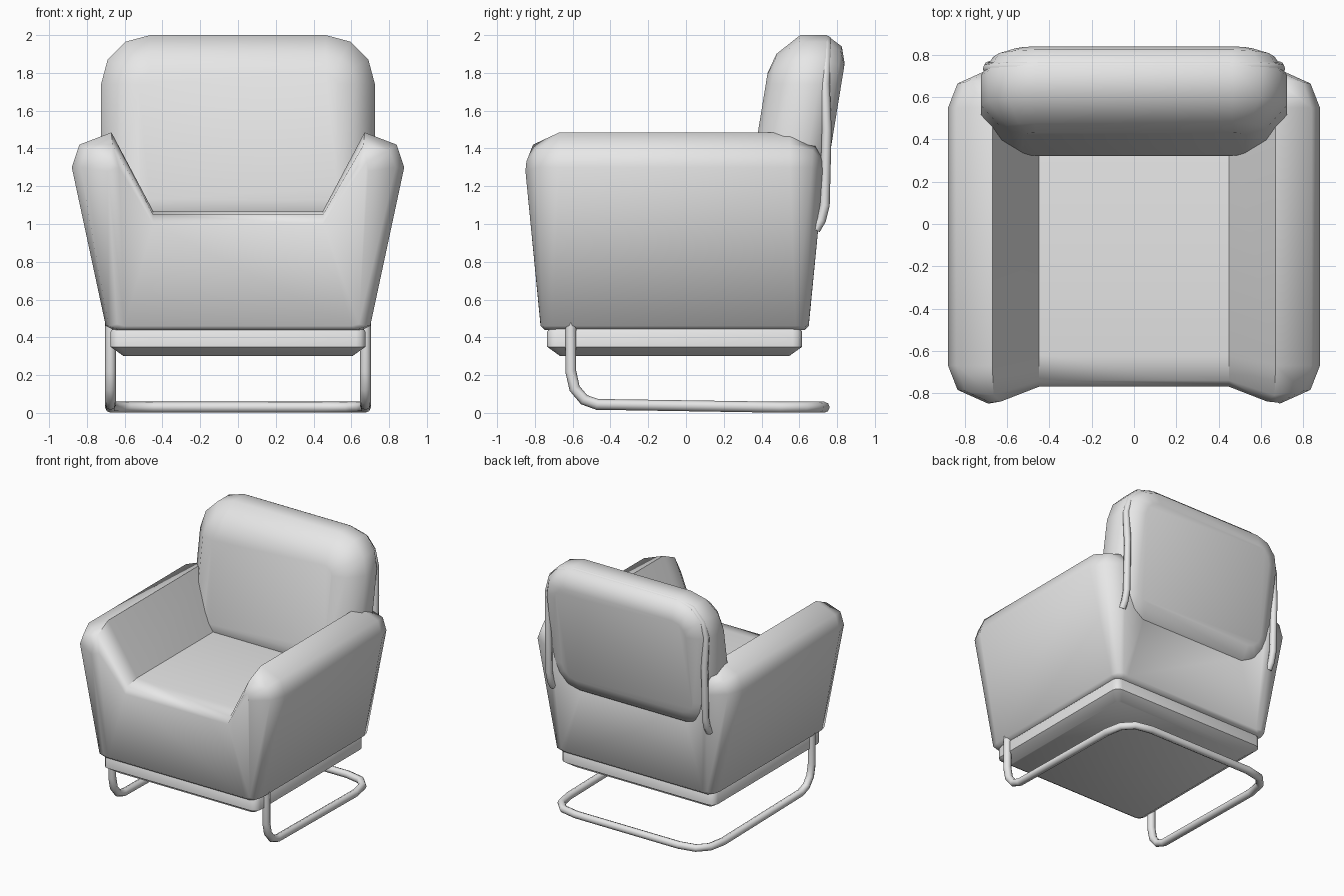
import bpy, bmesh, math
from mathutils import Vector

if "Cube" in bpy.data.objects:
    bpy.data.objects.remove(bpy.data.objects["Cube"])

grey = bpy.data.materials.new("plain_grey")
grey.use_nodes = True
grey.diffuse_color = (0.8, 0.8, 0.8, 1)
grey.node_tree.nodes["Principled BSDF"].inputs["Base Color"].default_value = (0.8, 0.8, 0.8, 1)


def loft(name, rings, cap_faces=None, angle=50):
    """Skin closed rings of equal length; cap_faces lists end faces as ring indices."""
    bm = bmesh.new()
    grid = [[bm.verts.new(p) for p in ring] for ring in rings]
    count = len(grid[0])
    for a, b in zip(grid, grid[1:]):
        for i in range(count):
            j = (i + 1) % count
            bm.faces.new((a[i], a[j], b[j], b[i]))
    for ring in (grid[0], grid[-1]):
        for face in cap_faces or [range(count)]:
            bm.faces.new([ring[i] for i in face])
    bmesh.ops.recalc_face_normals(bm, faces=bm.faces)
    mesh = bpy.data.meshes.new(name)
    bm.to_mesh(mesh)
    bm.free()
    mesh.materials.append(grey)
    obj = bpy.data.objects.new(name, mesh)
    bpy.context.collection.objects.link(obj)
    bpy.ops.object.select_all(action='DESELECT')
    obj.select_set(True)
    bpy.context.view_layer.objects.active = obj
    bpy.ops.object.shade_smooth_by_angle(angle=math.radians(angle))
    return obj


def rounded_rect(half_w, half_h, radius, inset=0.0, steps=3):
    """Outline of a rounded rectangle, shrunk by inset."""
    r = max(radius - inset, 0.03)
    w, h = half_w - inset - r, half_h - inset - r
    points = []
    for k, (sx, sy) in enumerate([(1, 1), (-1, 1), (-1, -1), (1, -1)]):
        for s in range(steps + 1):
            t = math.pi / 2 * (k + s / steps)
            points.append((sx * w + r * math.cos(t), sy * h + r * math.sin(t)))
    return points


def tube(name, half_path, radius):
    """Round tube along a path mirrored across the middle."""
    path = half_path + [(-x, y, z) for x, y, z in reversed(half_path)]
    curve = bpy.data.curves.new(name, 'CURVE')
    curve.dimensions = '3D'
    curve.bevel_depth = radius
    curve.bevel_resolution = 2
    curve.use_fill_caps = True
    spline = curve.splines.new('POLY')
    spline.points.add(len(path) - 1)
    for point, co in zip(spline.points, path):
        point.co = (*co, 1)
    spline.use_smooth = True
    curve.materials.append(grey)
    obj = bpy.data.objects.new(name, curve)
    bpy.context.collection.objects.link(obj)


# Armchair shell: half sections from the front face inwards, mirrored both ways
MID_Y = -0.06
front = [(0.60, -0.77, 0.46), (0.64, -0.77, 0.47), (0.69, -0.85, 1.28),
         (0.68, -0.845, 1.33), (0.63, -0.84, 1.30), (0.45, -0.77, 1.00)]
rounding = [(0.63, -0.75, 0.44), (0.685, -0.755, 0.46), (0.835, -0.785, 1.30),
            (0.80, -0.79, 1.39), (0.665, -0.81, 1.42), (0.45, -0.74, 1.05)]
full = [(0.66, -0.70, 0.44), (0.70, -0.70, 0.46), (0.88, -0.67, 1.30),
        (0.84, -0.67, 1.42), (0.67, -0.67, 1.485), (0.45, -0.62, 1.07)]
rings = [half + [(-x, y, z) for x, y, z in reversed(half)]
         for half in (front, rounding, full)]
rings += [[(x, 2 * MID_Y - y, z) for x, y, z in ring] for ring in reversed(rings)]
n = len(front)
shell_caps = [range(n), range(n, 2 * n), (0, n - 1, n, 2 * n - 1)]
loft("armchair_shell", rings, shell_caps, angle=60)

# Seat base slab under the shell
loft("seat_base", [[(x, y + MID_Y, z) for x, y in rounded_rect(0.675, 0.675, 0.05, inset)]
                   for z, inset in [(0.46, 0.02), (0.43, 0), (0.35, 0), (0.30, 0.07)]])

# Leaning back cushion: outline rings through its thickness
rings = []
for depth, inset in [(-0.2, 0.2), (-0.17, 0.1), (-0.06, 0), (0.08, 0), (0.17, 0.06), (0.2, 0.15)]:
    rings.append([(x, 0.575 + depth + 0.163 * (h + 0.015), h + 1.465)
                  for x, h in rounded_rect(0.725, 0.535, 0.26, inset)])
loft("back_cushion", rings, angle=60)

# Tube looped over the back cushion
tube("back_tube", [(0.685, 0.685, 0.97), (0.685, 0.715, 1.02), (0.685, 0.735, 1.10),
                   (0.685, 0.745, 1.50), (0.69, 0.735, 1.74), (0.66, 0.74, 1.85),
                   (0.58, 0.745, 1.94), (0.45, 0.745, 1.972)], 0.026)

# Cantilever floor frame
tube("floor_frame", [(0.675, -0.61, 0.48), (0.675, -0.61, 0.22), (0.675, -0.59, 0.13),
                     (0.675, -0.54, 0.07), (0.675, -0.47, 0.045), (0.675, 0.50, 0.03),
                     (0.65, 0.63, 0.03), (0.58, 0.705, 0.03), (0.45, 0.732, 0.03)], 0.029)
